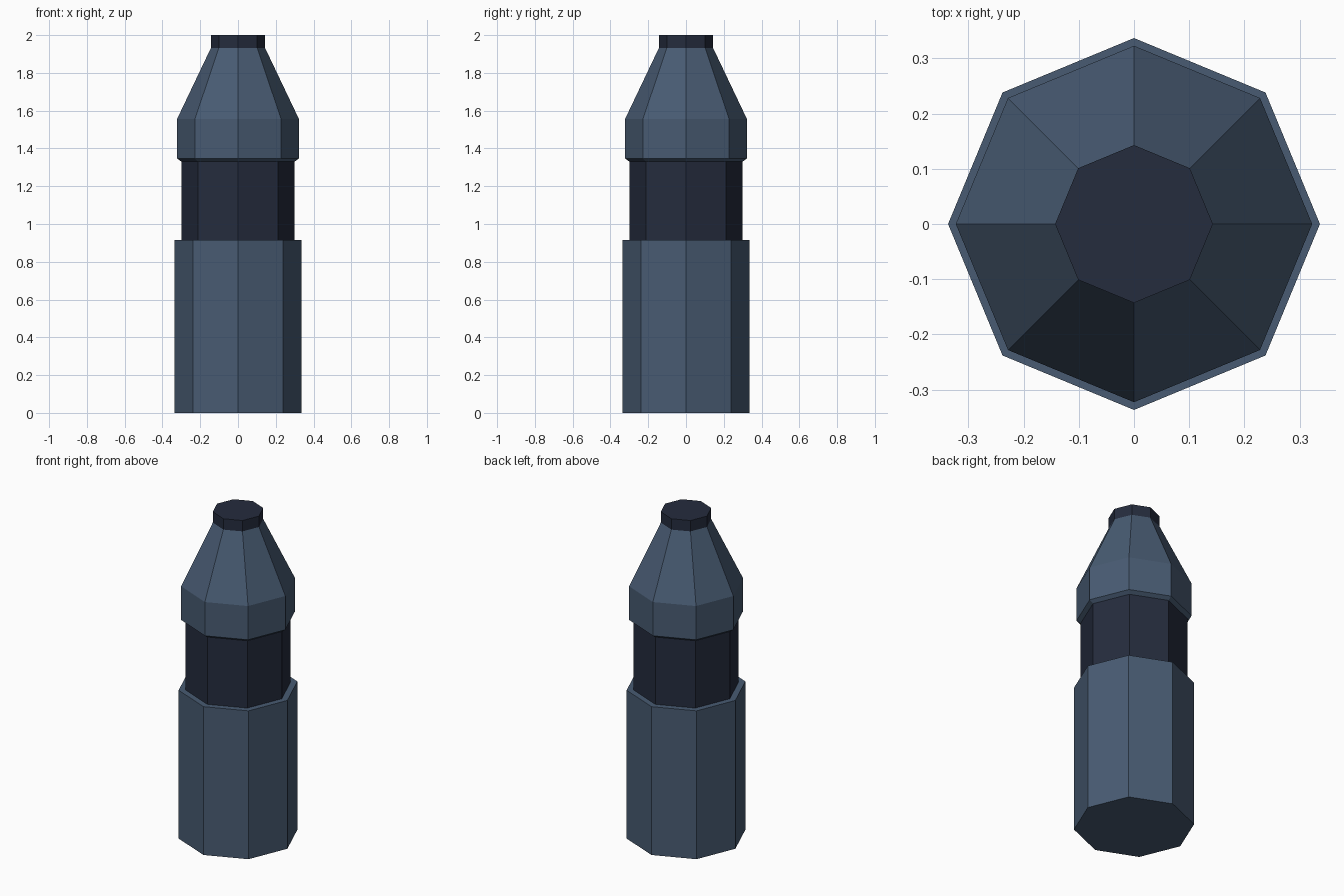
import bpy, bmesh
from math import cos, sin, pi

if "Cube" in bpy.data.objects:
    bpy.data.objects.remove(bpy.data.objects["Cube"])

SIDES = 8


def material(name, rgb):
    m = bpy.data.materials.new(name)
    m.diffuse_color = (*rgb, 1)
    m.use_nodes = True
    m.node_tree.nodes["Principled BSDF"].inputs["Base Color"].default_value = m.diffuse_color
    return m


def lathe(name, profile, mat):
    """Closed eight-sided solid from (radius, z) pairs, bottom to top."""
    bm = bmesh.new()
    rings = [[bm.verts.new((r * cos(2 * pi * i / SIDES), r * sin(2 * pi * i / SIDES), z))
              for i in range(SIDES)] for r, z in profile]
    for low, high in zip(rings, rings[1:]):
        for i in range(SIDES):
            j = (i + 1) % SIDES
            bm.faces.new((low[i], low[j], high[j], high[i]))
    bm.faces.new(rings[0][::-1])
    bm.faces.new(rings[-1])
    mesh = bpy.data.meshes.new(name)
    bm.to_mesh(mesh)
    bm.free()
    mesh.materials.append(mat)
    obj = bpy.data.objects.new(name, mesh)
    bpy.context.collection.objects.link(obj)
    return obj


blue = material("slate_blue", (0.065, 0.105, 0.17))
dark = material("dark_navy", (0.018, 0.025, 0.047))

# Lower casing
lathe("lower_body", [(0.337, 0), (0.337, 0.915)], blue)
# Recessed dark band
lathe("grip_band", [(0.299, 0.915), (0.299, 1.33)], dark)
# Collar with bevelled underside and tapered shoulder
lathe("tapered_shoulder", [(0.299, 1.33), (0.323, 1.347), (0.323, 1.555), (0.143, 1.933)], blue)
# Flat tip
lathe("tip_cap", [(0.143, 1.933), (0.143, 2.0)], dark)
